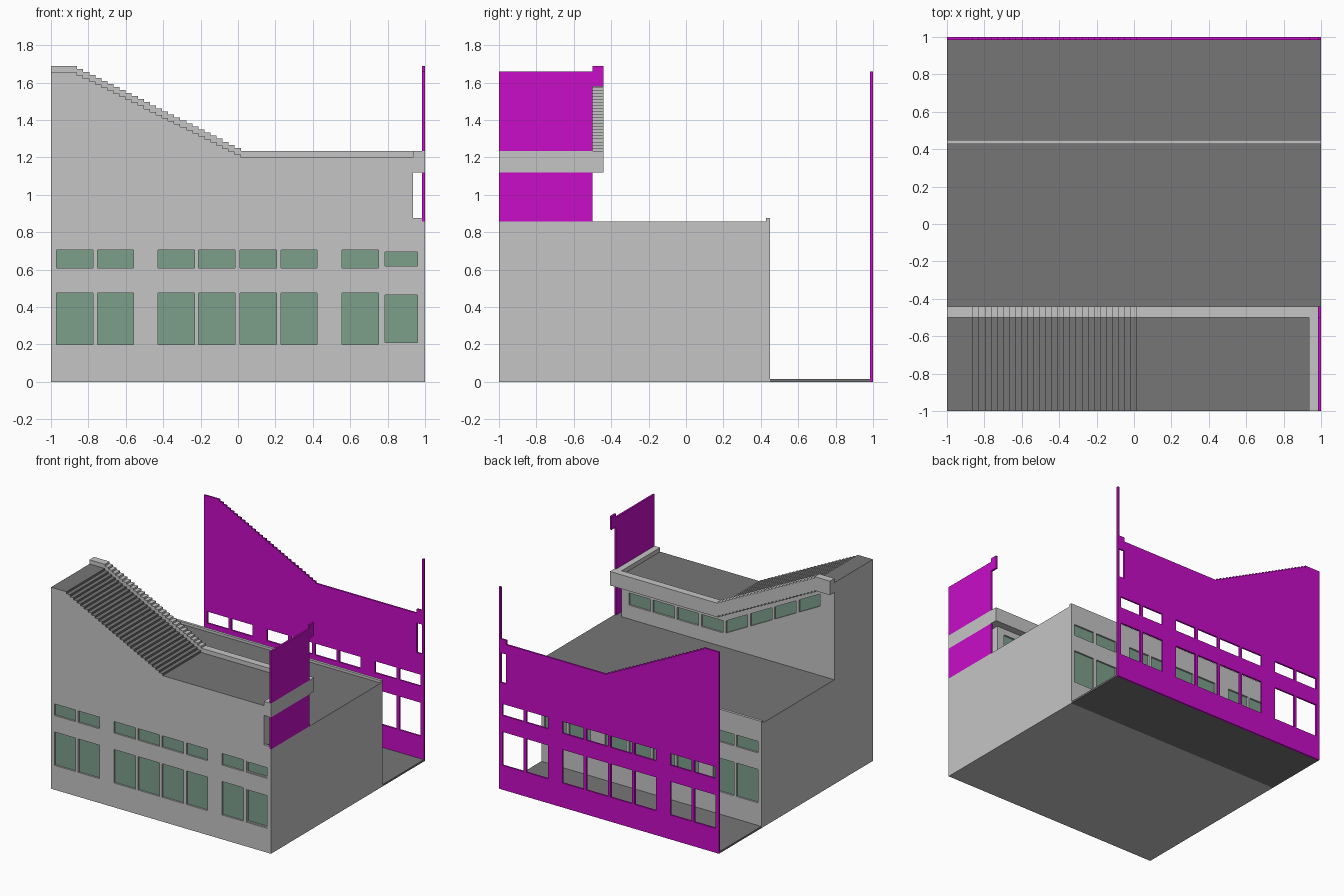
import bpy, bmesh

if "Cube" in bpy.data.objects:
    bpy.data.objects.remove(bpy.data.objects["Cube"], do_unlink=True)


def material(name, rgb):
    m = bpy.data.materials.new(name)
    m.use_nodes = True
    m.diffuse_color = (*rgb, 1)
    m.node_tree.nodes["Principled BSDF"].inputs["Base Color"].default_value = (*rgb, 1)
    return m


GREY = material("light grey plaster", (0.56, 0.56, 0.56))
DARK = material("dark grey roofing", (0.18, 0.18, 0.18))
PURPLE = material("magenta wall", (0.58, 0.004, 0.58))
GREEN = material("green glass", (0.20, 0.35, 0.26))


def finish(name, bm, *mats):
    bmesh.ops.recalc_face_normals(bm, faces=bm.faces)
    me = bpy.data.meshes.new(name)
    bm.to_mesh(me)
    bm.free()
    for m in mats:
        me.materials.append(m)
    ob = bpy.data.objects.new(name, me)
    bpy.context.collection.objects.link(ob)
    return ob


def add_prism(bm, pts, y0, y1):
    """Extrude an x-z outline from y0 to y1."""
    a = [bm.verts.new((x, y0, z)) for x, z in pts]
    b = [bm.verts.new((x, y1, z)) for x, z in pts]
    bm.faces.new(a)
    bm.faces.new(b[::-1])
    for i in range(len(pts)):
        j = (i + 1) % len(pts)
        bm.faces.new((a[j], a[i], b[i], b[j]))


def rect(x0, x1, z0, z1):
    return [(x0, z0), (x1, z0), (x1, z1), (x0, z1)]


def prisms(name, items, *mats):
    bm = bmesh.new()
    for pts, y0, y1 in items:
        add_prism(bm, pts, y0, y1)
    return finish(name, bm, *mats)


def cut(ob, cutter):
    mod = ob.modifiers.new("openings", "BOOLEAN")
    mod.operation = "DIFFERENCE"
    mod.solver = "EXACT"
    mod.object = cutter
    cutter.hide_render = True
    cutter.hide_viewport = True
    cutter.display_type = "WIRE"


# Stepped roof line, running from the high end to the low end
STEPS, X_HIGH, X_LOW = 28, -0.86, 0.015
Z_HIGH, Z_LOW = 1.655, 1.2


def roof_line(dz, x_end):
    pts = [(-1, Z_HIGH + dz)]
    for i in range(STEPS):
        x = X_HIGH + (X_LOW - X_HIGH) * i / (STEPS - 1)
        z = Z_HIGH + (Z_LOW - Z_HIGH) * i / STEPS
        z2 = Z_HIGH + (Z_LOW - Z_HIGH) * (i + 1) / STEPS
        pts += [(x, z + dz), (x, z2 + dz)]
    return pts + [(x_end, Z_LOW + dz)]


# Window outlines
COLUMNS = [(-0.97, -0.775), (-0.752, -0.56), (-0.428, -0.233), (-0.21, -0.015),
           (0.01, 0.205), (0.23, 0.423), (0.555, 0.75), (0.777, 0.97)]
ROWS = [(0.61, 0.705), (0.2, 0.475)]
windows = [rect(a, b, c, d) for a, b in COLUMNS for c, d in ROWS]

# Clerestory windows: level under the flat roof, slanted under the stepped one
clerestory = []
for i in range(4):
    a = 0.015 + 0.22 * i
    clerestory.append(rect(a, a + 0.195, 0.97, 1.07))
    k = 0.525
    clerestory.append([(-a - 0.195, 0.97 + k * (a + 0.195)), (-a, 0.97 + k * a),
                       (-a, 1.07 + k * a), (-a - 0.195, 1.07 + k * (a + 0.195))])

# Main block with recessed windows front and back
Y_MID, Y_BACK, DEEP = -0.5, 0.45, 0.02
main = prisms("main_block", [(rect(-1, 1, 0, 0.857), -1, Y_BACK)], GREY, DARK)
for f in main.data.polygons:
    f.material_index = 1 if f.normal.z > 0.9 else 0
cut(main, prisms("main_window_cutter",
                 [(w, -1.05, -1 + DEEP) for w in windows] +
                 [(w, Y_BACK - DEEP, Y_BACK + 0.05) for w in windows], GREY))

# Upper storey with a stepped roof
upper = prisms("upper_storey",
               [([(-1, 0.857), (0.935, 0.857)] + roof_line(0, 0.935)[::-1], -1, Y_MID)],
               GREY, DARK)
for f in upper.data.polygons:
    stepped = f.normal.z > 0.9 or (f.normal.x > 0.9 and f.center.x < 0.9)
    f.material_index = 1 if stepped else 0
cut(upper, prisms("clerestory_cutter",
                  [(w, Y_MID - DEEP, Y_MID + 0.05) for w in clerestory], GREY))

# Glass panes set into the recesses
prisms("front_glass", [(w, -1 + DEEP - 0.006, -1 + DEEP) for w in windows], GREEN)
prisms("back_glass", [(w, Y_BACK - DEEP, Y_BACK - DEEP + 0.006) for w in windows], GREEN)
prisms("clerestory_glass", [(w, Y_MID - DEEP, Y_MID - DEEP + 0.006) for w in clerestory], GREEN)

# Frames around the end column of front windows
bars = []
a, b = COLUMNS[-1]
for c, d in ROWS:
    t = 0.01
    bars += [rect(a, a + t, c, d), rect(b - t, b, c, d),
             rect(a + t, b - t, c, c + t), rect(a + t, b - t, d - t, d)]
prisms("end_window_frames", [(r, -0.995, -0.982) for r in bars], GREY)

# Stepped fascia along the rear eave, end parapet, sill and back kerb
prisms("rear_fascia", [(roof_line(0.035, 0.985) + roof_line(-0.08, 0.985)[::-1], Y_MID, -0.44)], GREY)
prisms("end_parapet", [(rect(0.935, 1, 1.12, 1.235), -1, Y_MID),
                       (rect(0.985, 1, 1.12, 1.235), Y_MID, -0.44)], GREY)
prisms("end_sill", [(rect(0.935, 0.985, 0.857, 0.877), -1, -0.98)], GREY)
prisms("back_kerb", [(rect(-1, 1, 0.857, 0.877), 0.428, Y_BACK)], GREY)

# Ground slab behind the block
prisms("rear_slab", [(rect(-1, 1, 0, 0.015), Y_BACK, 0.985)], DARK)

# Free-standing rear wall with see-through openings
rear = prisms("rear_wall", [([(-1, 0), (1, 0), (1, 1.66), (0.985, 1.66), (0.985, 1.235),
                              (0.935, 1.235)] + roof_line(0, 0.935)[::-1], 0.985, 1)], PURPLE)
cut(rear, prisms("rear_wall_cutter",
                 [(w, 0.95, 1.05) for w in windows + [rect(0.935, 0.985, 0.877, 1.12)]], PURPLE))

# Thin side wall, below and above the parapet, with its rear tab
prisms("side_wall", [(rect(0.985, 1, 0.857, 1.12), -1, Y_MID),
                     (rect(0.985, 1, 1.235, 1.66), -1, Y_MID),
                     (rect(0.985, 1, 1.58, 1.69), Y_MID, -0.44)], PURPLE)
